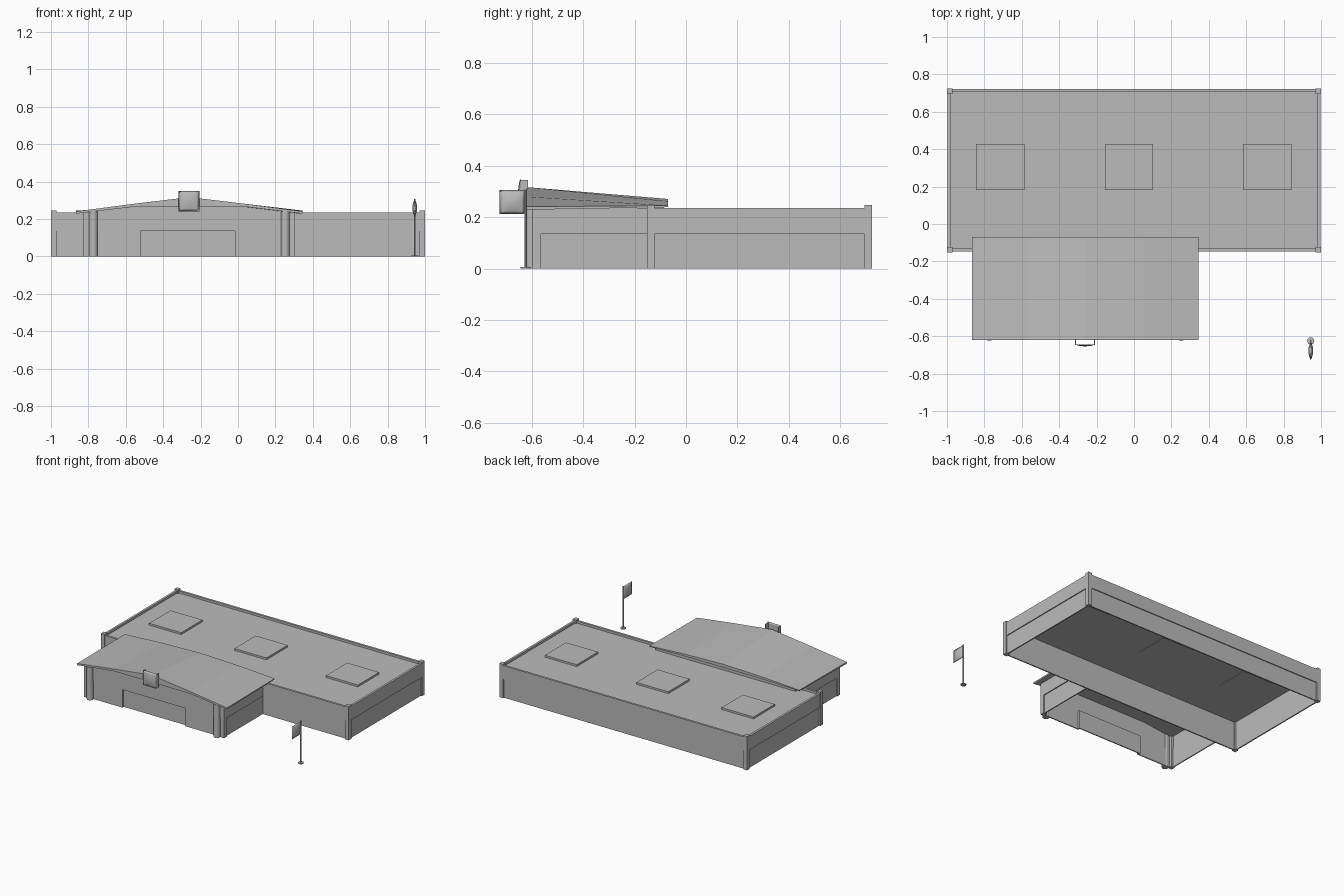
import bpy, bmesh
from mathutils import Vector

cube = bpy.data.objects.get("Cube")
if cube:
    bpy.data.objects.remove(cube, do_unlink=True)

grey = bpy.data.materials.new("plain_grey")
grey.use_nodes = True
grey.diffuse_color = (0.5, 0.5, 0.5, 1)
grey.node_tree.nodes["Principled BSDF"].inputs["Base Color"].default_value = (0.5, 0.5, 0.5, 1)


def finish(name, bm, smooth=False):
    bmesh.ops.recalc_face_normals(bm, faces=bm.faces)
    mesh = bpy.data.meshes.new(name)
    bm.to_mesh(mesh)
    bm.free()
    mesh.materials.append(grey)
    for face in mesh.polygons:
        face.use_smooth = smooth
    ob = bpy.data.objects.new(name, mesh)
    bpy.context.collection.objects.link(ob)
    return ob


def add_box(bm, x, y, z):
    verts = bmesh.ops.create_cube(bm, size=1)["verts"]
    for v in verts:
        v.co = Vector([a[0] + (c + 0.5) * (a[1] - a[0]) for a, c in zip((x, y, z), v.co)])


def boxes(name, items):
    bm = bmesh.new()
    for x, y, z in items:
        add_box(bm, x, y, z)
    return finish(name, bm)


def ring(name, x, y, z, t):
    """Four thin walls around a rectangle."""
    (x0, x1), (y0, y1) = x, y
    return boxes(name, [((x0, x0 + t), y, z), ((x1 - t, x1), y, z),
                        ((x0 + t, x1 - t), (y0, y0 + t), z),
                        ((x0 + t, x1 - t), (y1 - t, y1), z)])


def cylinder(name, x, y, z0, z1, r, sides):
    bm = bmesh.new()
    bmesh.ops.create_cone(bm, cap_ends=True, segments=sides, radius1=r, radius2=r, depth=z1 - z0)
    bmesh.ops.translate(bm, verts=bm.verts, vec=(x, y, (z0 + z1) / 2))
    return finish(name, bm)


def pillow(name, place, bulges, n=8):
    """Rectangular sheet bulging by each amount; place maps (u, v, bulge) to a point."""
    bm = bmesh.new()
    for b in bulges:
        grid = [[bm.verts.new(place(u, v, b * (1 - u * u) * (1 - v * v)))
                 for u in [2 * i / n - 1 for i in range(n + 1)]]
                for v in [2 * j / n - 1 for j in range(n + 1)]]
        for j in range(n):
            for i in range(n):
                bm.faces.new((grid[j][i], grid[j][i + 1], grid[j + 1][i + 1], grid[j + 1][i]))
    bmesh.ops.remove_doubles(bm, verts=bm.verts, dist=0.0001)
    return finish(name, bm, True)


# Main hall: upper band, recessed lower wall, corner posts, roof
SILL = 0.135
ring("main_upper_wall", (-0.997, 0.997), (-0.147, 0.722), (SILL, 0.236), 0.016)
ring("main_lower_wall", (-0.99, 0.99), (-0.14, 0.715), (0, SILL), 0.009)
boxes("main_corner_posts", [(x, y, (0, 0.247)) for x in ((-1, -0.97), (0.97, 1))
                            for y in ((-0.152, -0.122), (0.695, 0.725))])
boxes("main_roof", [((-0.985, 0.985), (-0.135, 0.71), (0.21, 0.22))])
boxes("roof_skylights", [((x - 0.129, x + 0.129), (0.182, 0.427), (0.207, 0.234))
                         for x in (-0.715, -0.027, 0.712)])

# Entrance wing
MID = -0.26
HALF = 0.565
FRONT, BACK = -0.597, -0.14
boxes("wing_upper_wall", [((MID - HALF, MID + HALF), (FRONT, FRONT + 0.012), (SILL, 0.23))]
      + [((x, x + 0.012), (FRONT, BACK), (SILL, 0.235)) for x in (MID - HALF, MID + HALF - 0.012)])
boxes("wing_lower_wall", [((x, x + 0.008), (FRONT + 0.007, BACK), (0, SILL))
                          for x in (MID - HALF + 0.007, MID + HALF - 0.015)]
      + [((a, b), (FRONT + 0.007, FRONT + 0.015), (0, SILL))
         for a, b in ((MID - HALF + 0.007, -0.52), (-0.015, MID + HALF - 0.007))])
boxes("entrance_doors", [((-0.53, -0.005), (FRONT + 0.022, FRONT + 0.03), (0, SILL)),
                         ((-0.528, -0.52), (FRONT + 0.007, FRONT + 0.03), (0, SILL)),
                         ((-0.015, -0.007), (FRONT + 0.007, FRONT + 0.03), (0, SILL))])
boxes("wing_corner_posts", [(x, (FRONT, FRONT + 0.032), (0, 0.233))
                            for x in ((MID - HALF, MID - HALF + 0.03), (MID + HALF - 0.03, MID + HALF))])
for side, name in ((-1, "right_column"), (1, "left_column")):
    cylinder(name, MID + side * 0.513, -0.602, 0, 0.24, 0.023, 12)

# Gable infill between the wing wall and the canopy
bm = bmesh.new()
outline = [(-HALF, 0.225), (HALF, 0.225), (HALF, 0.235), (0.31, 0.268), (-0.31, 0.268), (-HALF, 0.235)]
gable = bm.faces.new([bm.verts.new((MID + x, FRONT, z)) for x, z in outline])
moved = bmesh.ops.extrude_face_region(bm, geom=[gable])["geom"]
bmesh.ops.translate(bm, verts=[g for g in moved if isinstance(g, bmesh.types.BMVert)], vec=(0, 0.012, 0))
finish("wing_gable", bm)
boxes("canopy_back_support", [((MID - HALF, MID + HALF), (-0.125, -0.085), (0.21, 0.244))])

# Canopy: shallow ridge, high at the front and flattening toward the back
bm = bmesh.new()
sections = [(-0.605, 0.241, 0.229, 0.245, 0.239), (-0.31, 0.28, 0.264, 0.262, 0.246),
            (0, 0.317, 0.265, 0.271, 0.246), (0.31, 0.28, 0.264, 0.262, 0.246),
            (0.605, 0.241, 0.229, 0.245, 0.239)]
loops = []
for x, top_f, low_f, top_b, low_b in sections:
    corners = ((-0.62, top_f), (-0.07, top_b), (-0.07, low_b), (-0.62, low_f))
    loops.append([bm.verts.new((MID + x, y, z)) for y, z in corners])
for a, b in zip(loops, loops[1:]):
    for i in range(4):
        k = (i + 1) % 4
        bm.faces.new((a[i], a[k], b[k], b[i]))
bm.faces.new(loops[0])
bm.faces.new(loops[-1])
finish("entrance_canopy", bm)

# Domed sign on two side brackets
pillow("sign_face", lambda u, v, b: (MID - 0.002 + u * 0.055, -0.645 - b, 0.296 + v * 0.055), (0.009, 0))
boxes("sign_brackets", [((x, x + 0.004), (-0.645, -0.615), (0.245, 0.345)) for x in (-0.315, -0.213)])

# Flagpole
cylinder("flagpole_base", 0.945, -0.625, 0, 0.006, 0.019, 16)
cylinder("flagpole", 0.945, -0.625, 0, 0.308, 0.005, 8)
pillow("flag", lambda u, v, b: (0.945 + b, -0.677 + u * 0.05, 0.259 + v * 0.047), (0.013, -0.013))
